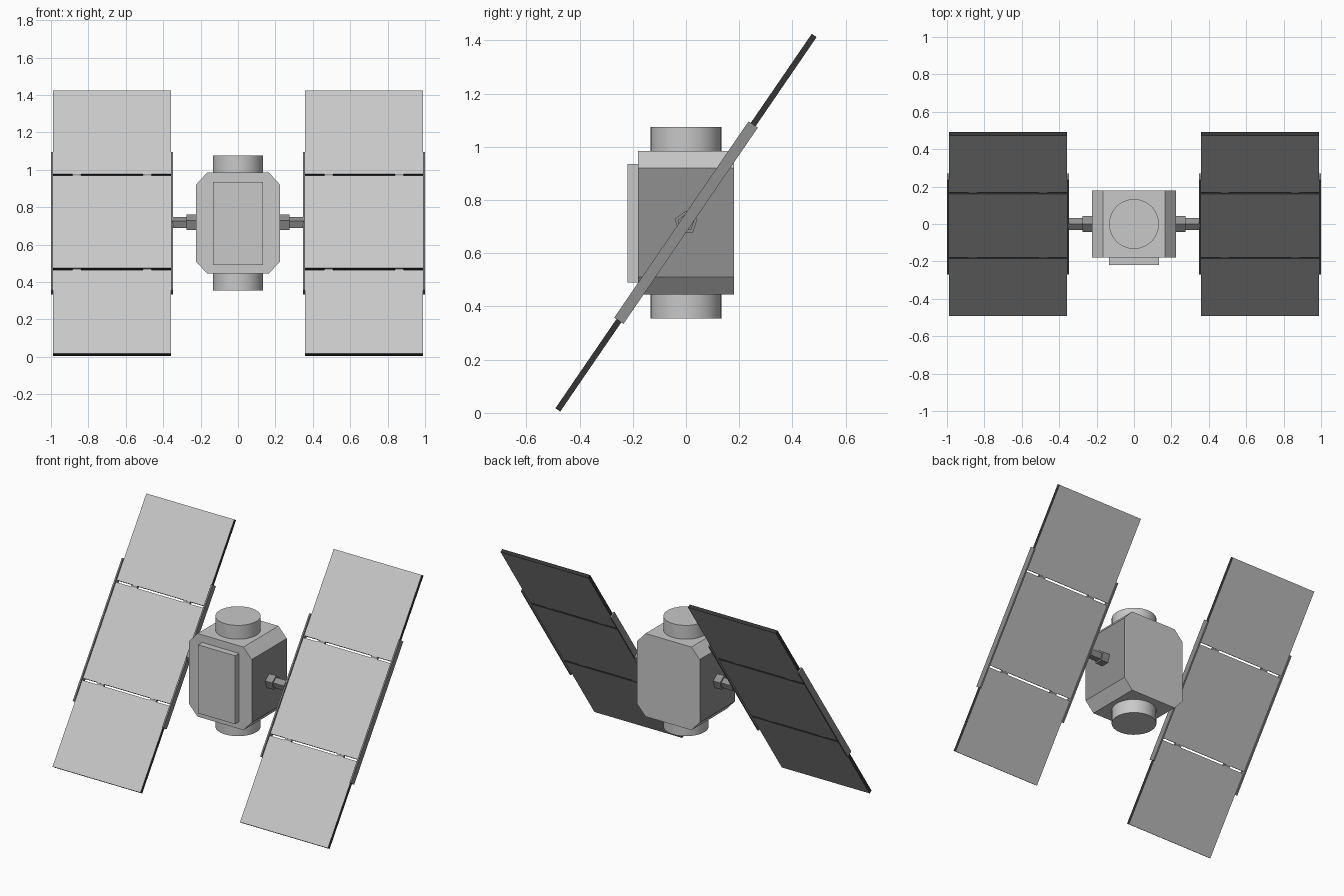
import bpy, bmesh, math
from mathutils import Matrix, Vector

if "Cube" in bpy.data.objects:
    bpy.data.objects.remove(bpy.data.objects["Cube"], do_unlink=True)


def material(name, value):
    m = bpy.data.materials.new(name)
    m.use_nodes = True
    color = (value, value, value, 1)
    m.diffuse_color = color
    m.node_tree.nodes["Principled BSDF"].inputs["Base Color"].default_value = color
    return m


LIGHT = material("light grey", 0.58)
MID = material("mid grey", 0.28)
DARK = material("near black", 0.035)

MID_Z = 0.715
TILT = Matrix.Translation((0, 0, MID_Z)) @ Matrix.Rotation(math.radians(55.6), 4, "X")


def finish(name, bm, mats, rule=None, smooth=None):
    """Turn a bmesh into an object; rule(normal) picks each face's material."""
    bmesh.ops.recalc_face_normals(bm, faces=bm.faces)
    bm.normal_update()
    for f in bm.faces:
        f.material_index = rule(f.normal) if rule else 0
        f.smooth = bool(smooth and smooth(f.normal))
    mesh = bpy.data.meshes.new(name)
    bm.to_mesh(mesh)
    bm.free()
    for m in mats:
        mesh.materials.append(m)
    ob = bpy.data.objects.new(name, mesh)
    bpy.context.scene.collection.objects.link(ob)
    return ob


def box(name, center, size, mats, rule=None, matrix=None):
    bm = bmesh.new()
    bmesh.ops.create_cube(bm, size=1, matrix=Matrix.Translation(center) @ Matrix.Diagonal((*size, 1)))
    ob = finish(name, bm, mats, rule)
    if matrix:
        ob.matrix_world = matrix
    return ob


def prism(name, radius, depth, sides, matrix, mat, smooth=None):
    bm = bmesh.new()
    bmesh.ops.create_cone(bm, cap_ends=True, segments=sides, radius1=radius,
                          radius2=radius, depth=depth, matrix=matrix)
    return finish(name, bm, [mat], smooth=smooth)


# Body: chamfered profile extruded front to back, with darker side walls
W, H, CX, CZ, D = 0.225, 0.27, 0.06, 0.065, 0.18
corner = [(W, H - CZ), (W - CX, H)]
half = corner + [(-x, z) for x, z in reversed(corner)]
profile = half + [(-x, -z) for x, z in half]
bm = bmesh.new()
face = bm.faces.new([bm.verts.new((x, -D, MID_Z + z)) for x, z in profile])
extruded = bmesh.ops.extrude_face_region(bm, geom=[face], use_keep_orig=True)
bmesh.ops.translate(bm, vec=(0, 2 * D, 0),
                    verts=[g for g in extruded["geom"] if isinstance(g, bmesh.types.BMVert)])
finish("body", bm, [LIGHT, MID], lambda n: int(abs(n.x) > 0.9))

# Front plate and round end caps
box("front_plate", (0, -0.2, 0.713), (0.266, 0.04, 0.445), [LIGHT])
for name, z in (("top_drum", 1.03), ("bottom_drum", 0.4)):
    prism(name, 0.133, 0.09, 48, Matrix.Translation((0, 0, z)), LIGHT,
          smooth=lambda n: abs(n.z) < 0.5)

# Both solar wings
HALF, GAP, JOINT = 0.853, 0.012, 0.306
for side, s in (("left", 1), ("right", -1)):
    # Five-sided arm in two steps, one corner up
    turn = Matrix.Rotation(math.pi / 2, 4, "Y") @ Matrix.Rotation(math.pi / 2, 4, "Z")
    for name, r, x0, x1 in (("arm_socket", 0.045, 0.215, 0.275), ("arm_rod", 0.033, 0.27, 0.35)):
        bm = bmesh.new()
        ring = [bm.verts.new((s * x0, r * math.sin(a), MID_Z + r * math.cos(a)))
                for a in (math.tau * i / 5 for i in range(5))]
        base = bm.faces.new(ring)
        ext = bmesh.ops.extrude_face_region(bm, geom=[base], use_keep_orig=True)
        bmesh.ops.translate(bm, vec=(s * (x1 - x0), 0, 0),
                            verts=[g for g in ext["geom"] if isinstance(g, bmesh.types.BMVert)])
        finish(f"{side}_{name}", bm, [MID])

    # Three panels with dark edges
    spans = (("lower", -HALF, -JOINT - GAP / 2),
             ("middle", -JOINT + GAP / 2, JOINT - GAP / 2),
             ("upper", JOINT + GAP / 2, HALF))
    for name, a, b in spans:
        box(f"{side}_{name}_panel", (s * 0.674, (a + b) / 2, 0), (0.632, b - a, 0.022),
            [LIGHT, DARK], lambda n: int(abs(n.z) < 0.5), TILT)

    # Small hinges bridging the gaps
    for j in (-JOINT, JOINT):
        for x in (0.485, 0.863):
            box(f"{side}_hinge", (s * x, j, 0), (0.045, GAP + 0.01, 0.016), [MID], None, TILT)

    # Side rails
    for name, x in (("inner", 0.353), ("outer", 0.995)):
        box(f"{side}_{name}_rail", (s * x, 0, 0), (0.01, 0.894, 0.042), [MID], None, TILT)
